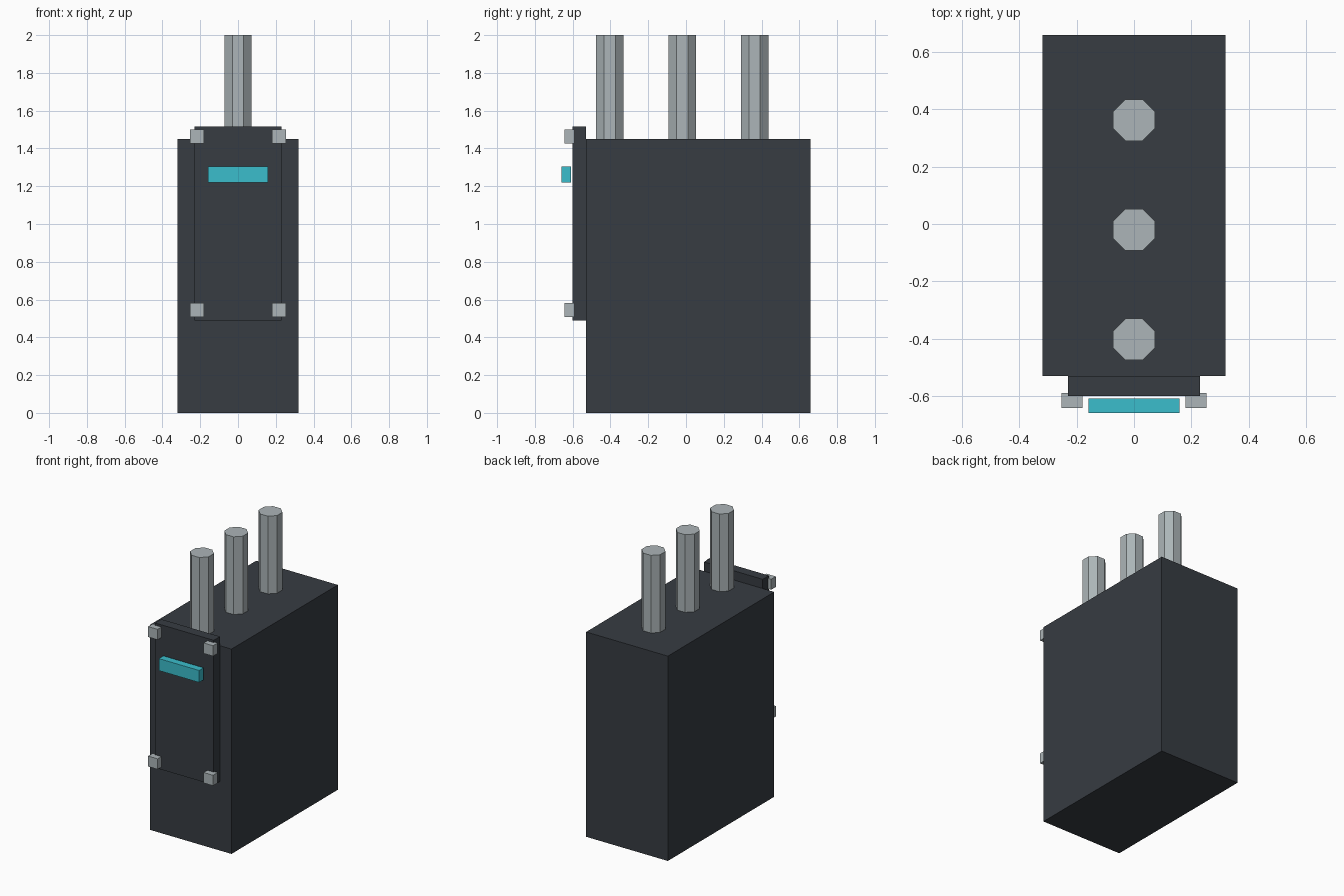
import bpy
import math

if "Cube" in bpy.data.objects:
    bpy.data.objects.remove(bpy.data.objects["Cube"])


def linear(c):
    c /= 255
    return c / 12.92 if c <= 0.04045 else ((c + 0.055) / 1.055) ** 2.4


def material(name, r, g, b):
    m = bpy.data.materials.new(name)
    m.diffuse_color = (linear(r), linear(g), linear(b), 1)
    m.use_nodes = True
    m.node_tree.nodes["Principled BSDF"].inputs["Base Color"].default_value = m.diffuse_color
    return m


CHARCOAL = material("charcoal", 55, 60, 66)
STEEL = material("pale steel", 172, 181, 184)
CYAN = material("cyan", 59, 189, 204)


def box(name, lo, hi, mat):
    centre = [(a + b) / 2 for a, b in zip(lo, hi)]
    bpy.ops.mesh.primitive_cube_add(size=1, location=centre)
    ob = bpy.context.object
    ob.name = name
    ob.scale = [b - a for a, b in zip(lo, hi)]
    bpy.ops.object.transform_apply(location=False, rotation=False, scale=True)
    ob.data.materials.append(mat)
    return ob


# Cabinet and its raised front panel
box("cabinet", (-0.32, -0.53, 0), (0.32, 0.66, 1.45), CHARCOAL)
box("front_panel", (-0.23, -0.60, 0.49), (0.23, -0.53, 1.515), CHARCOAL)

# Bright bar near the top of the panel
box("indicator_bar", (-0.158, -0.66, 1.22), (0.158, -0.609, 1.305), CYAN)

# Square bolts on the panel corners
for side, x in (("left", -0.217), ("right", 0.217)):
    for level, z in (("lower", 0.545), ("upper", 1.462)):
        box(f"{level}_{side}_bolt", (x - 0.037, -0.642, z - 0.037),
            (x + 0.037, -0.59, z + 0.037), STEEL)

# Octagonal rods, with flats facing along the axes
for i, y in enumerate((-0.403, -0.02, 0.363)):
    bpy.ops.mesh.primitive_cylinder_add(
        vertices=8, radius=0.0725 / math.cos(math.pi / 8), depth=0.55,
        location=(0, y, 1.725), rotation=(0, 0, math.pi / 8))
    rod = bpy.context.object
    rod.name = f"rod_{i + 1}"
    # Turn the prism only if a corner points along an axis
    first = rod.data.vertices[0].co
    if min(abs(first.x), abs(first.y)) > 0.01:
        rod.rotation_euler.z = 0
    rod.data.materials.append(STEEL)
